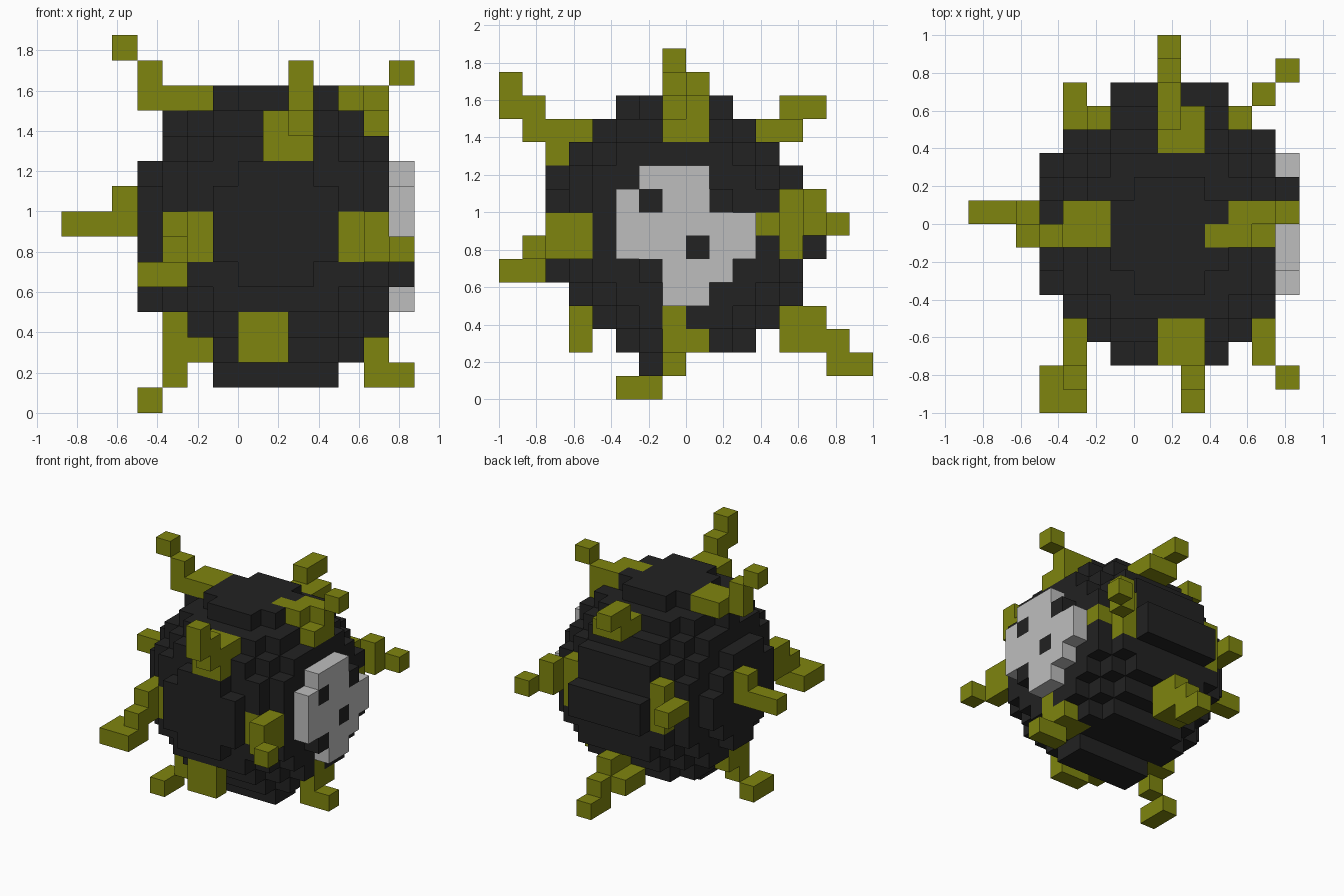
import bpy
import bmesh
from itertools import product
from mathutils import Vector

if "Cube" in bpy.data.objects:
    bpy.data.objects.remove(bpy.data.objects["Cube"], do_unlink=True)

BLOCK = 0.125  # edge of one block


def material(name, rgb):
    m = bpy.data.materials.new(name)
    m.use_nodes = True
    m.diffuse_color = (*rgb, 1)
    bsdf = next(n for n in m.node_tree.nodes if n.type == 'BSDF_PRINCIPLED')
    bsdf.inputs["Base Color"].default_value = (*rgb, 1)
    return m


charcoal = material("charcoal", (0.016, 0.016, 0.016))
light_grey = material("light_grey", (0.515, 0.515, 0.515))
olive = material("olive", (0.212, 0.235, 0.0045))

# Unit steps: left, right, front, back, up and down
STEP = {
    "L": Vector((1, 0, 0)), "R": Vector((-1, 0, 0)),
    "F": Vector((0, -1, 0)), "B": Vector((0, 1, 0)),
    "U": Vector((0, 0, 1)), "D": Vector((0, 0, -1)),
}


def cell(v):
    return tuple(round(a) for a in v)


def chain(tip, path):
    """Blocks of a spike, walked from its tip to its root."""
    at = Vector(tip)
    cells = {cell(at)}
    for move in path.split():
        for letter in move:
            at = at + STEP[letter]
        cells.add(cell(at))
    return cells


# Spikes: stepped chains of blocks all around the ball
spikes = {}
spikes["front_top_spike"] = chain((2, -8, 13), "D B D B D R U B L")
spikes["front_right_spike"] = chain((-4, -8, 5), "L B R L U B U B D L U")
spikes["front_left_spike"] = chain((6, -7, 6), "RB U B D R U")
spikes["front_bottom_spike"] = chain((0, -5, 2), "L U R")
spikes["top_right_spike"] = chain((-5, -1, 14), "LD D L L B R")
spikes["top_left_spike"] = chain((6, 0, 13), "RD D R U F R LLD")
spikes["right_spike"] = chain((-7, 0, 7), "L L U")
spikes["bottom_right_spike"] = chain((-4, -3, 0), "B LU U U B D L F")
spikes["bottom_left_spike"] = chain((6, -1, 1), "R U U BD R F")
spikes["back_top_spike"] = chain((1, 5, 12), "F D L F R")
spikes["back_left_spike"] = chain((6, 6, 7), "RF U RF D D LFU")
spikes["back_right_spike"] = chain((-3, 5, 7), "F L D U U")
spikes["back_bottom_spike"] = chain((1, 7, 1), "F U F U F D R B")
spike_cells = set().union(*spikes.values())

# Face plate: light rows from chin to brow, with two eye holes
FACE_X = 6
face_rows = [(-1, 1), (-1, 2), (-3, 3), (-3, 3), (-3, 1), (-2, 1)]
face = {(FACE_X, y, z) for z, (start, end) in enumerate(face_rows, 4)
        for y in range(start, end)}
face -= {(FACE_X, -2, 8), (FACE_X, 0, 6)}


def in_body(x, y, z):
    """Block ball with a bulge, and bars on the back and underside."""
    dx, dy, dz = x - 1, y + 1, z - 7
    width = 0.95 * dx * dx
    ball = width + dy * dy + dz * dz < 31.5
    bulge = width + (dy - 0.5) ** 2 + (dz + 0.5) ** 2 < 32
    back_bar = abs(dx) <= 2 and dy == 6 and dz in (-1, 0)
    bottom_bar = abs(dx) <= 2 and dz == -6 and dy in (-1, 0)
    return ball or (bulge and dy <= 5 and dz >= -5) or back_bar or bottom_bar


body = {c for c in product(range(-8, 8), range(-8, 8), range(16))
        if in_body(*c)} - face - spike_cells
solid = body | face | spike_cells


def build(name, cells, mat):
    """Make a mesh from the exposed sides of a set of blocks."""
    bm = bmesh.new()
    half = Vector((0.5, 0.5, 0.5))
    for c in cells:
        for n in STEP.values():
            if cell(Vector(c) + n) in solid:
                continue
            u = n.yzx * 0.5
            v = n.cross(u)
            middle = Vector(c) + half + n * 0.5
            bm.faces.new([bm.verts.new((middle + corner) * BLOCK)
                          for corner in (-u - v, u - v, u + v, v - u)])
    bmesh.ops.remove_doubles(bm, verts=bm.verts, dist=0.001)
    mesh = bpy.data.meshes.new(name)
    bm.to_mesh(mesh)
    bm.free()
    mesh.materials.append(mat)
    bpy.context.scene.collection.objects.link(bpy.data.objects.new(name, mesh))


build("body", body, charcoal)
build("face_plate", face, light_grey)
for spike_name, cells in spikes.items():
    build(spike_name, cells, olive)
